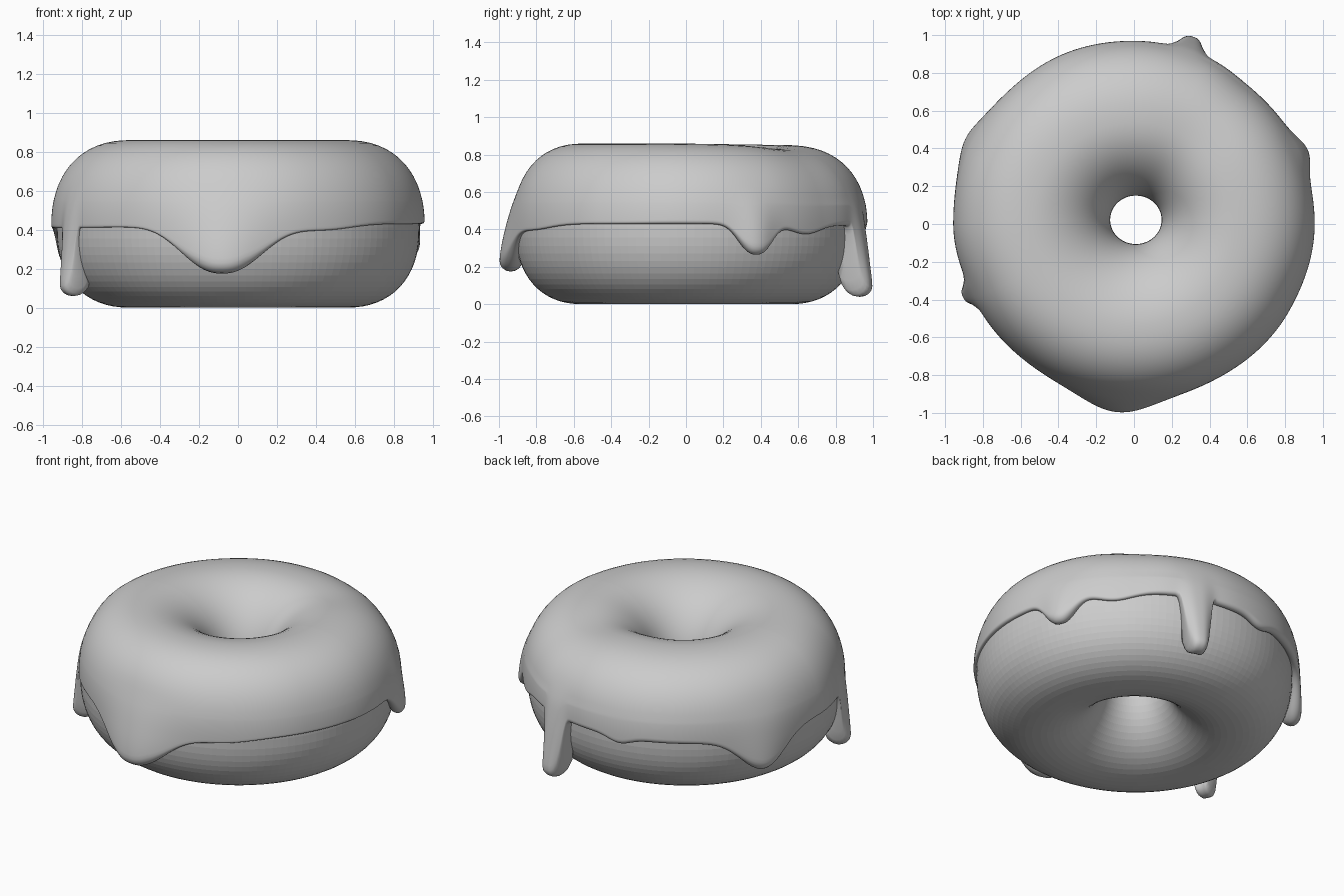
import bpy, bmesh
from math import sin, cos, pi, radians, exp, copysign, degrees

if "Cube" in bpy.data.objects:
    bpy.data.objects.remove(bpy.data.objects["Cube"])

R, ZC = 0.547, 0.41                  # ring radius, ring centre height
N, NI = 2.3, 2.0                     # section squareness, outside / hole side
DA, DB, DT = 0.383, 0.41, 0.40       # dough half width, half height below / above
IB = 0.449                           # icing section half height

# icing rim: angle -> outer radius
RIM = [(0, .957), (30, .957), (50, .95), (66, .965), (90, .97), (112, .975), (135, .968), (157, .965),
       (180, .957), (205, .935), (235, .925), (265, .925), (295, .928), (330, .942), (360, .957)]

# drips: angle, tip height, half width (rad), bluntness, tip radius (None = small wave)
DRIPS = [(72.5, .04, .088, 5, 1.04), (203, .06, .08, 5, .985), (23, .265, .125, 2.4, 1.0),
         (265, .175, .29, 2.3, 1.0), (153, .20, .20, 2, 1.0),
         (101, .375, .10, 2, None), (43, .375, .16, 2, None), (298, .398, .25, 2, None)]


def spow(v, p):
    return copysign(abs(v) ** p, v)


def smooth(t):
    t = max(0.0, min(1.0, t))
    return t * t * (3 - 2 * t)


def section(phi, a, b):
    n = N if cos(phi) > 0 else NI
    return R + a * spow(cos(phi), 2 / n), ZC + b * spow(sin(phi), 2 / n)


def outer_r(z, a, b):
    u = min(1.0, abs(z - ZC) / b)
    return R + a * (1 - u ** N) ** (1 / N)


def rim_radius(th):
    d = degrees(th) % 360
    for (a0, r0), (a1, r1) in zip(RIM, RIM[1:]):
        if a0 <= d <= a1:
            return r0 + (r1 - r0) * smooth((d - a0) / (a1 - a0))


def gap(th, deg):
    return abs((th - radians(deg) + pi) % (2 * pi) - pi)


def place(r, z, th):
    # the hole sits slightly off centre
    w = smooth((R - r) / 0.4)
    return (r * cos(th) + .01 * w, r * sin(th) + .022 * w, z)


def dough_a(th):
    return DA - .018 * max(0, -sin(th)) ** 2 - .006 * max(0, sin(th)) ** 2


def dough_section(phi, th, d=0.0):
    return section(phi, (dough_a(th) if cos(phi) > 0 else DA) - d, (DT if sin(phi) > 0 else DB) - d)


def dough_profile(th, count=64):
    return [dough_section(2 * pi * i / count, th) for i in range(count)]


def icing_profile(th):
    rim = rim_radius(th)
    top = IB - .008 * max(0, sin(th)) - .022 * exp(-(gap(th, 58) / .4) ** 2)
    da = dough_a(th)
    base = .418 + .012 * cos(th + .3)
    edge = base
    for deg, tip, w, p, _ in DRIPS:
        edge -= (base - tip) * exp(-(gap(th, deg) / w) ** p)
    edge = max(edge, .03)

    def ro(z):
        r = outer_r(z, rim - R, IB)
        for deg, tip, w, p, t in DRIPS:
            if t:
                g = exp(-(gap(th, deg) / (w * (1.1 if p > 4 else .95))) ** (3 if p > 4 else 2))
                r += (t - r) * g * smooth((.64 - z) / (.60 - tip))
        return r

    def ri(z):
        return max(outer_r(z, da, DB) - .006, ro(z) - .13)

    pts = []
    p0 = radians(15)
    # over the top, from the hole to the shoulder
    for i in range(29):
        phi = pi + (p0 - pi) * i / 28
        a = (.411 + .008 * sin(th) ** 2 if phi > pi / 2 else rim - R)
        r, z = section(phi, a, top)
        if phi < pi / 2:
            r += (ro(z) - outer_r(z, rim - R, IB))
        pts.append((r, z))
    z0 = pts[-1][1]
    # down the outside to the rounded lip
    h = min(.055, max(.012, (ro(edge) - ri(edge)) / 2))
    zl = edge + h
    for i in range(1, 15):
        z = z0 + (zl - z0) * i / 14
        pts.append((ro(z), z))
    a, b = ro(zl), ri(zl)
    for i in range(1, 8):
        t = pi * i / 8
        pts.append(((a + b) / 2 + (a - b) / 2 * cos(t), zl - h * sin(t)))
    # back up against the dough
    for i in range(9):
        z = zl + (z0 - zl) * i / 8
        pts.append((ri(z), z))
    for i in range(1, 25):
        pts.append(dough_section(p0 + (pi - p0) * i / 24, th, .006))
    return pts


def ring_object(name, profile, steps, is_smooth):
    bm = bmesh.new()
    rings = []
    for i in range(steps):
        th = 2 * pi * i / steps
        rings.append([bm.verts.new(place(r, z, th)) for r, z in profile(th)])
    n = len(rings[0])
    for i in range(steps):
        A, B = rings[i], rings[(i + 1) % steps]
        for j in range(n):
            k = (j + 1) % n
            bm.faces.new((A[j], B[j], B[k], A[k])).smooth = is_smooth
    bmesh.ops.recalc_face_normals(bm, faces=bm.faces)
    me = bpy.data.meshes.new(name)
    bm.to_mesh(me)
    bm.free()
    ob = bpy.data.objects.new(name, me)
    bpy.context.collection.objects.link(ob)
    return ob


# dough ring with fine flat facets
ring_object("dough", dough_profile, 128, False)
# icing shell with hanging drips
ring_object("icing", icing_profile, 540, True)
